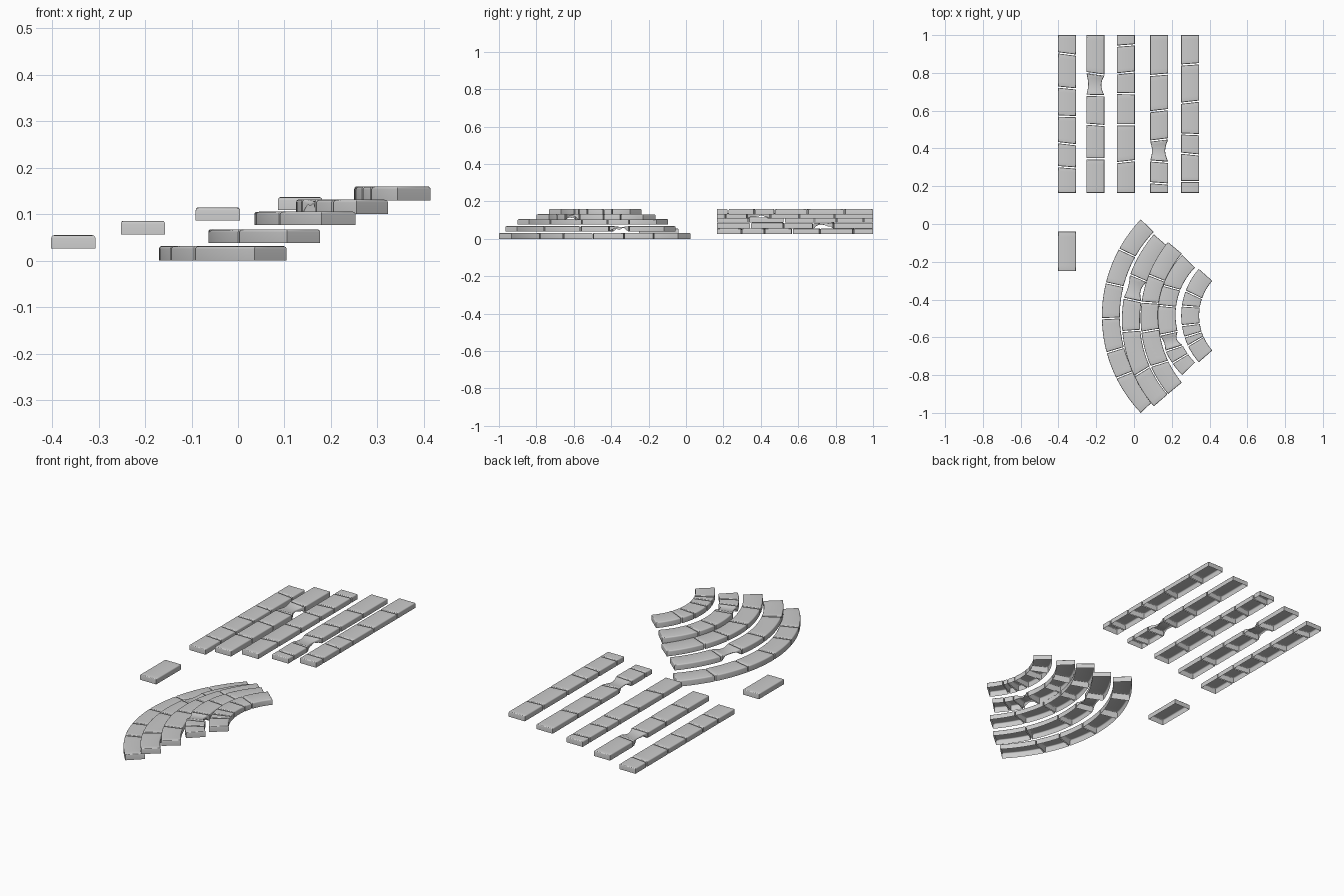
import bpy, bmesh, math, random

if "Cube" in bpy.data.objects:
    bpy.data.objects.remove(bpy.data.objects["Cube"])
random.seed(4)
W = 0.095      # tread width
GAP = 0.0035   # half of the joint width


def straight(x0):
    """Maps (across, along) to plan for a straight row."""
    return lambda u, v: (x0 + W * u, v)


def arc(left, xend, cy, h):
    """Maps (across, angle) to plan for a curved row; also gives y -> angle."""
    dx = xend - left
    R = (dx * dx + h * h) / (2 * dx)
    cx = left + R

    def place(u, t):
        r = R - W * u
        return cx - r * math.cos(t), cy + r * math.sin(t)
    return place, lambda y: math.asin(max(-h, min(h, y - cy)) / R), R


def add_stone(bm, place, a, b, skew, z0, z1, scale, broken):
    """Open-bottomed block with a rounded top edge between along-values a and b."""
    n = 8
    bevel = 0.006
    rings = []
    jag = [(random.uniform(.5, .8), random.uniform(.3, .7)) for _ in range(n + 1)]
    levels = [(0, z0)]
    for k in range(4):
        q = math.pi / 6 * k
        levels.append((bevel * (1 - math.cos(q)), z1 - bevel + bevel * math.sin(q)))
    for li, (inset, z) in enumerate(levels):
        ring = []
        for side in (0, 1):
            for k in range(n + 1):
                i = k if side == 0 else n - k
                f = i / n
                bulge = math.sin(math.pi * f)
                u = inset / W if side == 0 else 1 - inset / W
                zz = z
                if broken:   # worn stone: pinched flanks, ragged underside
                    u += (0.10 if side == 0 else -0.17) * bulge
                    zz -= 0.004 * bulge * (1 if li else 0)
                    if li == 0:
                        zz += (z1 - z0) * jag[i][side] * min(1, 1.6 * bulge)
                lo = a + (skew[0] * (u - .5) + inset) / scale
                hi = b + (skew[1] * (u - .5) - inset) / scale
                x, y = place(u, lo + (hi - lo) * f)
                ring.append(bm.verts.new((x, y, zz)))
        rings.append(ring)
    m = len(rings[0])
    for r0, r1 in zip(rings, rings[1:]):
        for i in range(m):
            j = (i + 1) % m
            bm.faces.new((r0[j], r0[i], r1[i], r1[j]))
    top = rings[-1]
    for i in range(n):
        bm.faces.new((top[i + 1], top[i], top[m - 1 - i], top[m - 2 - i]))


def add_row(name, place, cuts, z0, z1, scale=1, broken=None):
    """One tread: a line of stones split at the given joints."""
    bm = bmesh.new()
    skews = [0] + [random.uniform(-.014, .014) for _ in cuts[2:]] + [0]
    for i in range(len(cuts) - 1):
        a = cuts[i] + (GAP / scale if i else 0)
        b = cuts[i + 1] - (GAP / scale if i < len(cuts) - 2 else 0)
        dz = random.uniform(-.001, 0)
        add_stone(bm, place, a, b, (skews[i], skews[i + 1]), z0, z1 + dz, scale, i == broken)
    bmesh.ops.recalc_face_normals(bm, faces=bm.faces)
    # open shells: make sure the tops face up
    if sum(f.normal.z * f.calc_area() for f in bm.faces) < 0:
        bmesh.ops.reverse_faces(bm, faces=bm.faces)
    me = bpy.data.meshes.new(name)
    bm.to_mesh(me)
    bm.free()
    me.shade_smooth()
    me.set_sharp_from_angle(angle=math.radians(40))
    ob = bpy.data.objects.new(name, me)
    bpy.context.collection.objects.link(ob)


# Straight treads: left x, bottom z, top z, joints, broken stone
straight_rows = [
    (-.402, .026, .055, [.165, .30, .425, .57, .72, .90, 1], None),
    (-.252, .056, .086, [.165, .345, .525, .68, .795, 1], 3),
    (-.091, .086, .115, [.165, .33, .525, .69, .80, .945, 1], None),
    (.086, .109, .137, [.165, .215, .33, .445, .60, .79, 1], 2),
    (.25, .131, .16, [.165, .225, .37, .475, .645, .845, 1], None),
]
for i, (x, z0, z1, cuts, br) in enumerate(straight_rows):
    add_row(f"straight_tread_{i + 1}", straight(x), cuts, z0, z1, 1, br)

# Single loose stone
add_row("single_stone", straight(-.402), [-.25, -.04], .026, .055)

# Curved treads: left x, outer end x, centre y, half length, bottom z, top z, joints, broken
curved_rows = [
    (-.17, .036, -.488, .512, 0, .032, [-.82, -.68, -.5, -.31, -.13], None),
    (-.064, .105, -.51, .455, .038, .068, [-.80, -.57, -.395, -.27], 3),
    (.035, .18, -.498, .402, .077, .106, [-.76, -.57, -.41, -.27], None),
    (.125, .255, -.482, .318, .1, .132, [-.74, -.68, -.59, -.43, -.32], 2),
    (.25, .343, -.485, .247, .13, .16, [-.64, -.60, -.54, -.43, -.36], None),
]
for i, (left, xe, cy, h, z0, z1, ys, br) in enumerate(curved_rows):
    place, ang, R = arc(left, xe, cy, h)
    cuts = [ang(y) for y in [cy - h] + ys + [cy + h]]
    add_row(f"curved_tread_{i + 1}", place, cuts, z0, z1, R, br)
